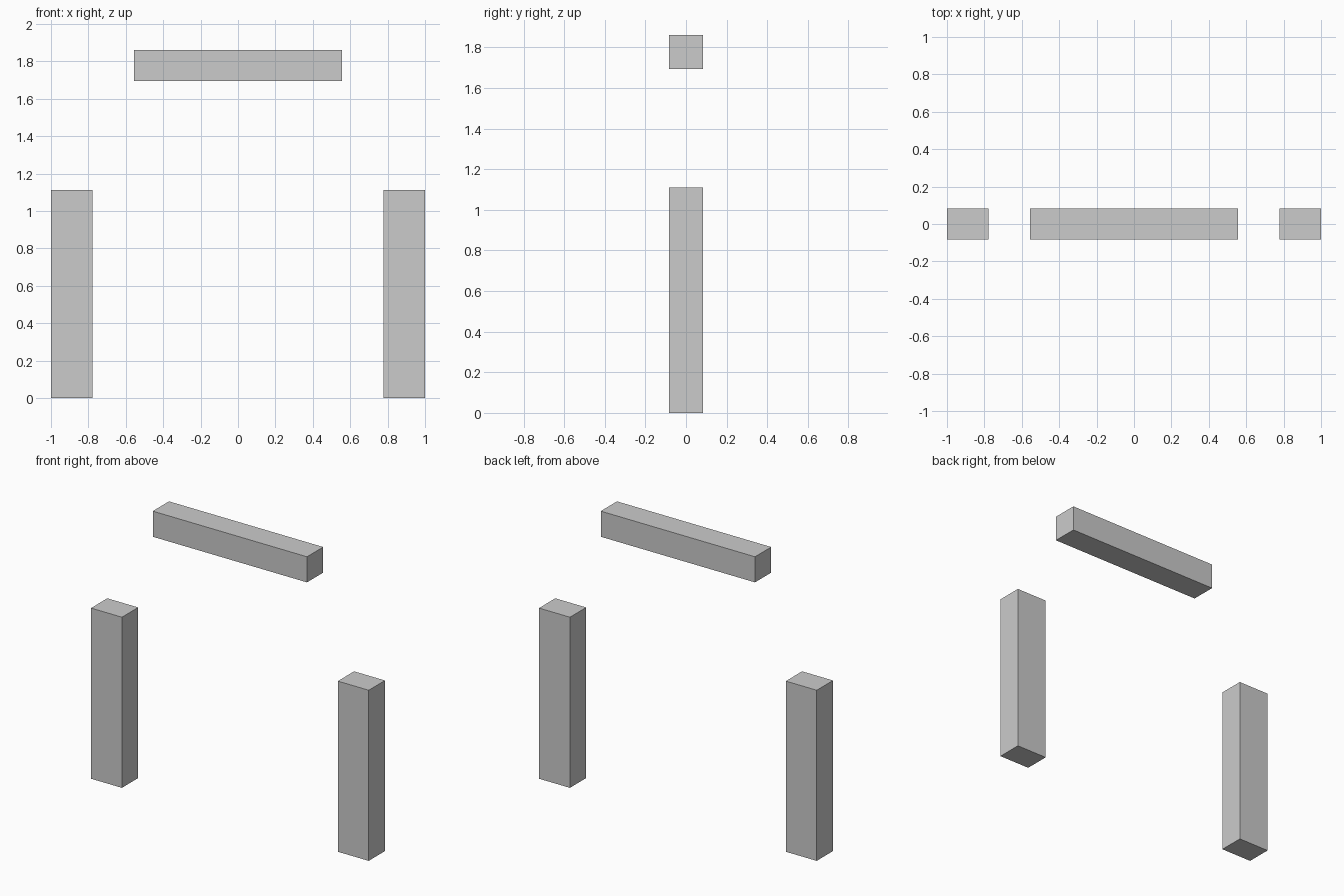
import bpy

if "Cube" in bpy.data.objects:
    bpy.data.objects.remove(bpy.data.objects["Cube"])


def box(name, size, center):
    """Add a box with its size baked into the mesh."""
    bpy.ops.mesh.primitive_cube_add(size=1, location=center)
    obj = bpy.context.object
    obj.name = name
    obj.scale = size
    bpy.ops.object.transform_apply(location=False, rotation=False, scale=True)
    return obj


DEPTH = 0.1667
POST_WIDTH, POST_HEIGHT = 0.2222, 1.1111

# Two upright posts, mirrored about x = 0
for side, sign in (("left", -1), ("right", 1)):
    box(side + "_post", (POST_WIDTH, DEPTH, POST_HEIGHT),
        (sign * (1 - POST_WIDTH / 2), 0, POST_HEIGHT / 2))

# Floating crossbeam
box("top_beam", (1.1111, DEPTH, DEPTH), (0, 0, 1.7778))
